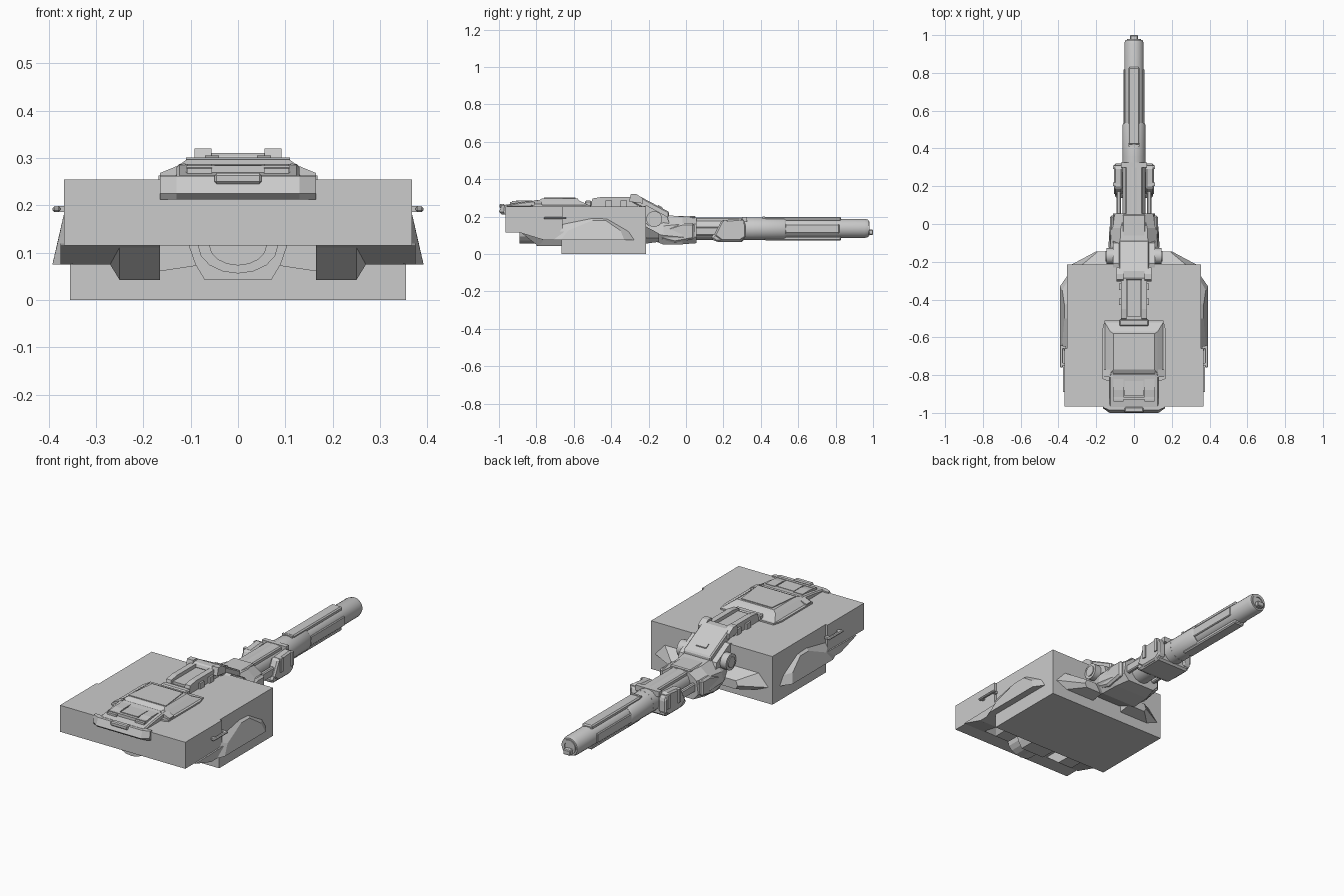
import bpy, bmesh, math
from mathutils import Matrix

cube = bpy.data.objects.get("Cube")
if cube:
    bpy.data.objects.remove(cube)

grey = bpy.data.materials.new("light_grey")
grey.use_nodes = True
grey.diffuse_color = (0.6, 0.6, 0.6, 1)
grey.node_tree.nodes["Principled BSDF"].inputs["Base Color"].default_value = (0.6, 0.6, 0.6, 1)


def finish(name, bm, mirror=False, bevel=0, smooth=False):
    bmesh.ops.recalc_face_normals(bm, faces=bm.faces)
    mesh = bpy.data.meshes.new(name)
    bm.to_mesh(mesh)
    bm.free()
    mesh.materials.append(grey)
    obj = bpy.data.objects.new(name, mesh)
    bpy.context.collection.objects.link(obj)
    if bevel:
        mod = obj.modifiers.new("Bevel", "BEVEL")
        mod.width, mod.segments = bevel, 1
    if mirror:
        mod = obj.modifiers.new("Mirror", "MIRROR")
        mod.use_mirror_merge = False
    if smooth:
        bpy.ops.object.select_all(action="DESELECT")
        obj.select_set(True)
        bpy.context.view_layer.objects.active = obj
        bpy.ops.object.shade_smooth_by_angle(angle=math.radians(35))
    return obj


def loft(name, rings, **kw):
    """Closed solid through matching rings of points."""
    bm = bmesh.new()
    vs = [[bm.verts.new(p) for p in ring] for ring in rings]
    n = len(vs[0])
    for a, b in zip(vs, vs[1:]):
        for i in range(n):
            bm.faces.new((a[i], a[(i + 1) % n], b[(i + 1) % n], b[i]))
    bm.faces.new(vs[0])
    bm.faces.new(vs[-1])
    return finish(name, bm, **kw)


def box(name, x, y, z, **kw):
    return loft(name, [[(x[0], y[0], h), (x[1], y[0], h), (x[1], y[1], h), (x[0], y[1], h)] for h in z], **kw)


def side(name, outline, x0, x1, **kw):
    """Extrude a (y, z) outline along x."""
    return loft(name, [[(x, y, z) for y, z in outline] for x in (x0, x1)], **kw)


def plan(name, outline, z0, z1, **kw):
    """Extrude an (x, y) outline upwards."""
    return loft(name, [[(x, y, z) for x, y in outline] for z in (z0, z1)], **kw)


def cross(name, outline, y0, y1, **kw):
    """Extrude an (x, z) outline along y."""
    return loft(name, [[(x, y, z) for x, z in outline] for y in (y0, y1)], **kw)


def both(half):
    """Complete a half outline across x = 0."""
    return half + [(-x, v) for x, v in reversed(half)]


def turned(name, profile, z, sides=24, flat=1, **kw):
    """Round solid along y from (radius, y) pairs."""
    return loft(name, [[(r * math.cos(math.tau * (i + .5) / sides), y,
                         z + r * flat * math.sin(math.tau * (i + .5) / sides))
                        for i in range(sides)] for r, y in profile], smooth=True, **kw)


def pin(name, x0, x1, y, z, r):
    bm = bmesh.new()
    bmesh.ops.create_cone(bm, cap_ends=True, segments=24, radius1=r, radius2=r, depth=x1 - x0,
                          matrix=Matrix.Translation(((x0 + x1) / 2, y, z)) @ Matrix.Rotation(math.pi / 2, 4, "Y"))
    return finish(name, bm, mirror=True, smooth=True)


# Hull blocks
box("main_hull", (-.355, .355), (-.665, -.215), (0, .255))
box("front_hull", (-.367, .367), (-.965, -.66), (.115, .255))

# Side pods and the parts below the front hull
loft("side_pod", [
    [(.35, y, z) for y, z in ((-.77, .075), (-.70, .155), (-.50, .195), (-.42, .19), (-.30, .12), (-.27, .075))],
    [(x, y, z) for x, y, z in ((.392, -.67, .075), (.38, -.63, .125), (.368, -.50, .18),
                               (.368, -.43, .18), (.38, -.35, .125), (.392, -.33, .075))]], mirror=True)
side("front_skirt", [(-.89, .115), (-.76, .075), (-.64, .075), (-.64, .12)], .165, .375, mirror=True)
loft("skirt_foot", [[(x, -.88, .113), (x, -.79, .042), (x, -.65, .042), (x, -.65, .116)] for x in (.165, .25)] +
     [[(.27, -.87, .113), (.27, -.76, .075), (.27, -.65, .075), (.27, -.65, .116)]], mirror=True)
cross("belly_block", both([(.105, .118), (.09, .075), (.07, .042)]), -.80, -.65)
cross("belly_wing", [(.07, .116), (.17, .116), (.17, .06), (.07, .075)], -.74, -.65, mirror=True)
arc = [(math.cos(math.pi * i / 8), math.sin(math.pi * i / 8)) for i in range(9)]
cross("belly_ring", [(.085 * c, .116 - .06 * s) for c, s in arc] +
      [(.06 * c, .116 - .042 * s) for c, s in reversed(arc)], -.89, -.79)
cross("belly_core", [(.06 * c, .116 - .042 * s) for c, s in arc], -.85, -.79)

# Side hooks
box("hook_bar", (.375, .392), (-.76, -.64), (.186, .198), mirror=True, bevel=.004)
for y in (-.75, -.66):
    box("hook_mount", (.36, .385), (y, y + .015), (.186, .198), mirror=True)

# Roof hatch with its front lip
plan("hatch_base", both([(.155, -.51), (.168, -.56), (.168, -.82), (.14, -.83)]), .25, .263)
loft("hatch_slope", [[(-a, b, h), (a, b, h), (a, c, h), (-a, c, h)] for a, b, c, h in
                     ((.155, -.81, -.52, .262), (.125, -.79, -.57, .285), (.108, -.77, -.58, .297))])
plan("hatch_panel", both([(.09, -.59), (.11, -.76)]), .295, .301)
loft("hatch_side_rib", [[(.165, y, .255), (.165, y, .268), (.112, y, .29), (.105, y, .27)]
                        for y in (-.81, -.77)], mirror=True)
loft("front_lip", [
    [(-.165, -.955, .212), (.165, -.955, .212), (.165, -.97, .212), (.13, -.985, .212), (-.13, -.985, .212), (-.165, -.97, .212)],
    [(-.165, -.955, .225), (.165, -.955, .225), (.165, -.975, .225), (.13, -1, .225), (-.13, -1, .225), (-.165, -.975, .225)],
    [(-.165, -.955, .262), (.165, -.955, .262), (.165, -.97, .262), (.13, -.985, .262), (-.13, -.985, .262), (-.165, -.97, .262)]])
side("hatch_nose", [(-.975, .25), (-.975, .262), (-.88, .277), (-.79, .288), (-.79, .25)], -.13, .13, bevel=.006)
side("nose_block", [(-.94, .26), (-.94, .278), (-.88, .287), (-.82, .287), (-.82, .26)], .055, .108, mirror=True)
box("nose_bar", (-.11, .11), (-.93, -.915), (.26, .284))
box("nose_center", (-.05, .05), (-.91, -.83), (.27, .285))
box("lip_insert", (-.05, .05), (-.998, -.97), (.245, .268), bevel=.005)

# Roof rail joining the hatch to the arm
box("rail_bed", (-.07, .07), (-.51, -.26), (.25, .275))
side("rail_beam", [(-.51, .26), (-.50, .297), (-.45, .305), (-.26, .305), (-.26, .26)], .04, .07, mirror=True)
box("rail_core", (-.038, .038), (-.49, -.28), (.26, .288))
box("rail_stop", (-.078, .078), (-.54, -.505), (.255, .285), bevel=.006)
for y in (-.43, -.35):
    box("rail_clip", (.07, .08), (y, y + .035), (.25, .285), mirror=True)

# Sloped arm cover
side("arm_cover", [(-.30, .285), (-.29, .31), (-.25, .31), (-.09, .225), (-.09, .19), (-.25, .255)],
     -.08, .08, bevel=.006)
side("cover_corner", [(-.305, .28), (-.295, .32), (-.265, .32), (-.23, .297), (-.23, .27)], .056, .092, mirror=True)
side("cover_slot", [(-.150, .25), (-.150, .262), (-.125, .249), (-.125, .235)], -.03, .03)

# Shoulder joint and rear fairings
pin("shoulder_pin", .07, .145, -.17, .187, .042)
pin("shoulder_cap", .14, .15, -.17, .187, .028)
side("shoulder_link", [(-.25, .25), (-.21, .26), (-.10, .20), (-.08, .13), (-.17, .12), (-.22, .17)],
     .06, .11, mirror=True)
loft("rear_fairing", [
    [(x, -.22, z) for x, z in ((.09, .055), (.27, .055), (.34, .085), (.28, .15), (.09, .15))],
    [(x, -.145, z) for x, z in ((.09, .065), (.19, .065), (.20, .085), (.19, .11), (.09, .11))]], mirror=True)

# Hub of the gun
loft("hub_body", [
    [(s * x, y, z) for s, x, z in ((1, w, a), (1, w + .03, m), (1, w + .02, b), (1, w - .03, c),
                                   (-1, w - .03, c), (-1, w + .02, b), (-1, w + .03, m), (-1, w, a))]
    for y, w, a, m, b, c in ((-.22, .08, .09, .12, .15, .19), (-.12, .105, .05, .10, .15, .21),
                             (-.02, .10, .052, .09, .16, .2), (.055, .08, .058, .09, .16, .195))])
side("hub_cheek", [(-.14, .08), (-.10, .14), (-.02, .165), (.045, .165), (.045, .08), (-.06, .06)],
     .10, .128, mirror=True, bevel=.01)
box("hub_top", (-.06, .06), (-.08, .05), (.19, .204), bevel=.005)

# Neck with clamps
turned("neck", [(.062, .04), (.062, .36)], .135, 16)
box("neck_top", (-.045, .045), (.05, .31), (.17, .195), bevel=.006)
box("neck_strut", (.07, .092), (.05, .21), (.10, .145), mirror=True, bevel=.005)
side("clamp", [(.17, .14), (.19, .18), (.30, .19), (.32, .16), (.32, .09), (.29, .07), (.19, .07), (.15, .10)],
     .06, .105, mirror=True, bevel=.008)
side("clamp_base", [(.13, .085), (.16, .115), (.31, .115), (.31, .065), (.16, .065)], -.10, .10, bevel=.01)
for y in (.20, .29):
    box("clamp_rib", (.07, .112), (y, y + .02), (.11, .182), mirror=True)
box("clamp_bridge", (-.07, .07), (.30, .325), (.17, .198))

# Barrel, sleeve, rails and muzzle
turned("barrel_sleeve", [(.052, .34), (.061, .35), (.061, .525), (.055, .535)], .135)
turned("barrel", [(.052, .5), (.052, .955), (.046, .975)], .137)
for z0, z1 in ((.176, .199), (.072, .095)):
    box("barrel_rail", (-.03, .03), (.42, .83), (z0, z1), bevel=.006)
box("side_rail", (.046, .056), (.53, .82), (.11, .16), mirror=True, bevel=.004)
box("sleeve_notch", (-.03, .03), (.41, .422), (.19, .2))
turned("muzzle_ring", [(.038, .96), (.038, .98), (.026, .98), (.026, .972)], .137, 16)
box("muzzle_tip", (-.021, .021), (.95, 1.0), (.102, .13), bevel=.004)
